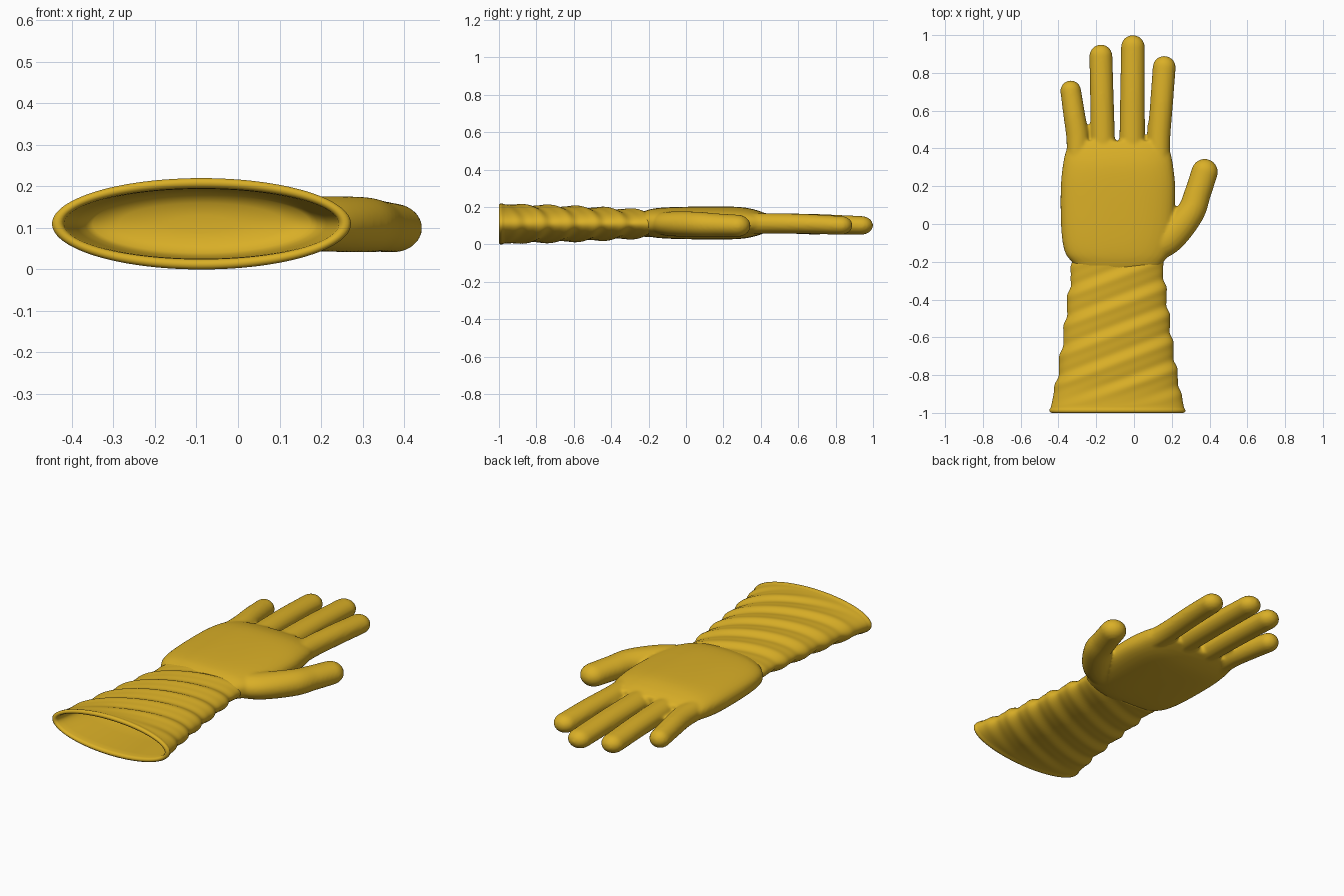
import bpy, bmesh, math
from mathutils import Vector

cube = bpy.data.objects.get("Cube")
if cube:
    bpy.data.objects.remove(cube, do_unlink=True)

gold = bpy.data.materials.new("golden yellow")
gold.use_nodes = True
colour = (0.70, 0.43, 0.02, 1)
gold.diffuse_color = colour
gold.node_tree.nodes["Principled BSDF"].inputs["Base Color"].default_value = colour


def refine(stations, steps):
    """Catmull-Rom interpolation through the stations."""
    pts = [Vector(s) for s in stations]
    pts = [2 * pts[0] - pts[1]] + pts + [2 * pts[-1] - pts[-2]]
    out = []
    for a, b, c, d in zip(pts, pts[1:], pts[2:], pts[3:]):
        for i in range(steps):
            t = i / steps
            out.append(0.5 * (2 * b + (c - a) * t + (2 * a - 5 * b + 4 * c - d) * t * t
                              + (3 * b - a - 3 * c + d) * t ** 3))
    return out + [pts[-2]]


def add_loft(bm, rings, segments=48, power=2.0):
    """Skin closed rings; each is (centre, side direction, half width, half height)."""
    loops = []
    for centre, side, w, h in rings:
        loop = []
        for k in range(segments):
            a = 2 * math.pi * k / segments
            c, s = math.cos(a), math.sin(a)
            u = math.copysign(abs(c) ** (2 / power), c) * w
            v = math.copysign(abs(s) ** (2 / power), s) * h
            loop.append(bm.verts.new(centre + side * u + Vector((0, 0, v))))
        loops.append(loop)
    for lo, hi in zip(loops, loops[1:]):
        for k in range(segments):
            n = (k + 1) % segments
            bm.faces.new((lo[k], lo[n], hi[n], hi[k]))
    bm.faces.new(loops[0][::-1])
    bm.faces.new(loops[-1])


def add_finger(bm, stations):
    """Tube along (x, y, z, half width, half height) ending in a round tip."""
    data = []
    for s in refine([p[:4] + (0,) if len(p) == 4 else p for p in stations], 8):
        data.append((Vector((s[0], s[1], s[2])), s[3], s[4]))
    rings = []
    for i, (c, w, h) in enumerate(data):
        d = data[min(i + 1, len(data) - 1)][0] - data[max(i - 1, 0)][0]
        d.z = 0
        d.normalize()
        rings.append((c, Vector((d.y, -d.x, 0)), w, h))
    c, side, w, h = rings[-1]
    for i in range(1, 9):
        a = math.radians(10.5 * i)
        rings.append((c + d * w * math.sin(a), side, w * math.cos(a), h * math.cos(a)))
    add_loft(bm, rings, 32)


def finish(bm, name):
    bmesh.ops.recalc_face_normals(bm, faces=bm.faces)
    mesh = bpy.data.meshes.new(name)
    bm.to_mesh(mesh)
    bm.free()
    mesh.materials.append(gold)
    mesh.polygons.foreach_set("use_smooth", [True] * len(mesh.polygons))
    obj = bpy.data.objects.new(name, mesh)
    bpy.context.collection.objects.link(obj)
    return obj


X = Vector((1, 0, 0))
hand = bmesh.new()

# Palm: flattened pad, stations are (y, centre x, half width, half height)
palm = [(-0.27, -0.085, 0.19, 0.045), (-0.21, -0.085, 0.235, 0.068),
        (-0.15, -0.09, 0.275, 0.080), (-0.03, -0.088, 0.297, 0.086),
        (0.18, -0.085, 0.303, 0.088), (0.30, -0.085, 0.293, 0.084),
        (0.38, -0.085, 0.277, 0.068), (0.44, -0.085, 0.25, 0.045)]
add_loft(hand, [(Vector((x, y, 0.115)), X, w, h) for y, x, w, h in refine(palm, 6)], 64, 2.5)

# Fingers: base x, tip x, tip y, base half width, tip half width
for bx, tx, ty, bw, tw in [(-0.298, -0.335, 0.76, 0.060, 0.055),
                           (-0.165, -0.175, 0.95, 0.064, 0.061),
                           (-0.010, -0.006, 1.00, 0.067, 0.063),
                           (0.132, 0.160, 0.89, 0.060, 0.061)]:
    end = ty - tw
    add_finger(hand, [(bx, 0.30, 0.113, bw, 0.056), (bx, 0.45, 0.113, bw, 0.054),
                      ((bx + tx) / 2, (0.45 + end) / 2, 0.110, (bw + tw) / 2, 0.053),
                      (tx, end, 0.102, tw, 0.050)])

# Thumb
add_finger(hand, [(0.06, -0.13, 0.112, 0.085, 0.060), (0.18, -0.075, 0.110, 0.085, 0.066),
                  (0.295, 0.055, 0.108, 0.075, 0.067), (0.338, 0.165, 0.104, 0.070, 0.062),
                  (0.374, 0.275, 0.100, 0.070, 0.059)])

glove_hand = finish(hand, "glove_hand")
remesh = glove_hand.modifiers.new("blend", 'REMESH')
remesh.mode = 'VOXEL'
remesh.voxel_size = 0.009
remesh.use_smooth_shade = True
soften = glove_hand.modifiers.new("soften", 'SMOOTH')
soften.factor = 0.5
soften.iterations = 5

# Cuff: flared sleeve, stations are (y, half width, half height)
sleeve = [(-0.18, 0.235, 0.070), (-0.40, 0.262, 0.083), (-0.60, 0.287, 0.092),
          (-0.80, 0.317, 0.099), (-0.95, 0.348, 0.104), (-0.975, 0.354, 0.106)]
lip = [(-0.982, 0.359, 0.109), (-0.992, 0.360, 0.110), (-0.999, 0.352, 0.104),
       (-1.0, 0.344, 0.097), (-0.997, 0.336, 0.089), (-0.985, 0.331, 0.085)]
lining = [(-0.95, 0.326, 0.084), (-0.80, 0.302, 0.082), (-0.62, 0.280, 0.078),
          (-0.60, 0.262, 0.070), (-0.585, 0.20, 0.05), (-0.58, 0.08, 0.02)]
profile = [tuple(p) for p in refine(sleeve, 16)] + lip + lining
bm = bmesh.new()
add_loft(bm, [(Vector((-0.088, y, 0.11)), X, w, h) for y, w, h in profile], 96)

# Slanting folds around the outside of the sleeve
outer = 96 * (16 * (len(sleeve) - 1) + 1)
for v in list(bm.verts)[:outer]:
    phase = 2 * math.pi * (v.co.y - 0.38 * v.co.x) / 0.15
    fade = min(1, max(0, (v.co.y + 0.96) / 0.12))
    radial = Vector((v.co.x + 0.088, 0, (v.co.z - 0.11) * 6)).normalized()
    v.co += radial * 0.006 * fade * (math.sin(phase) - 0.35 * math.sin(2 * phase))
finish(bm, "cuff")
